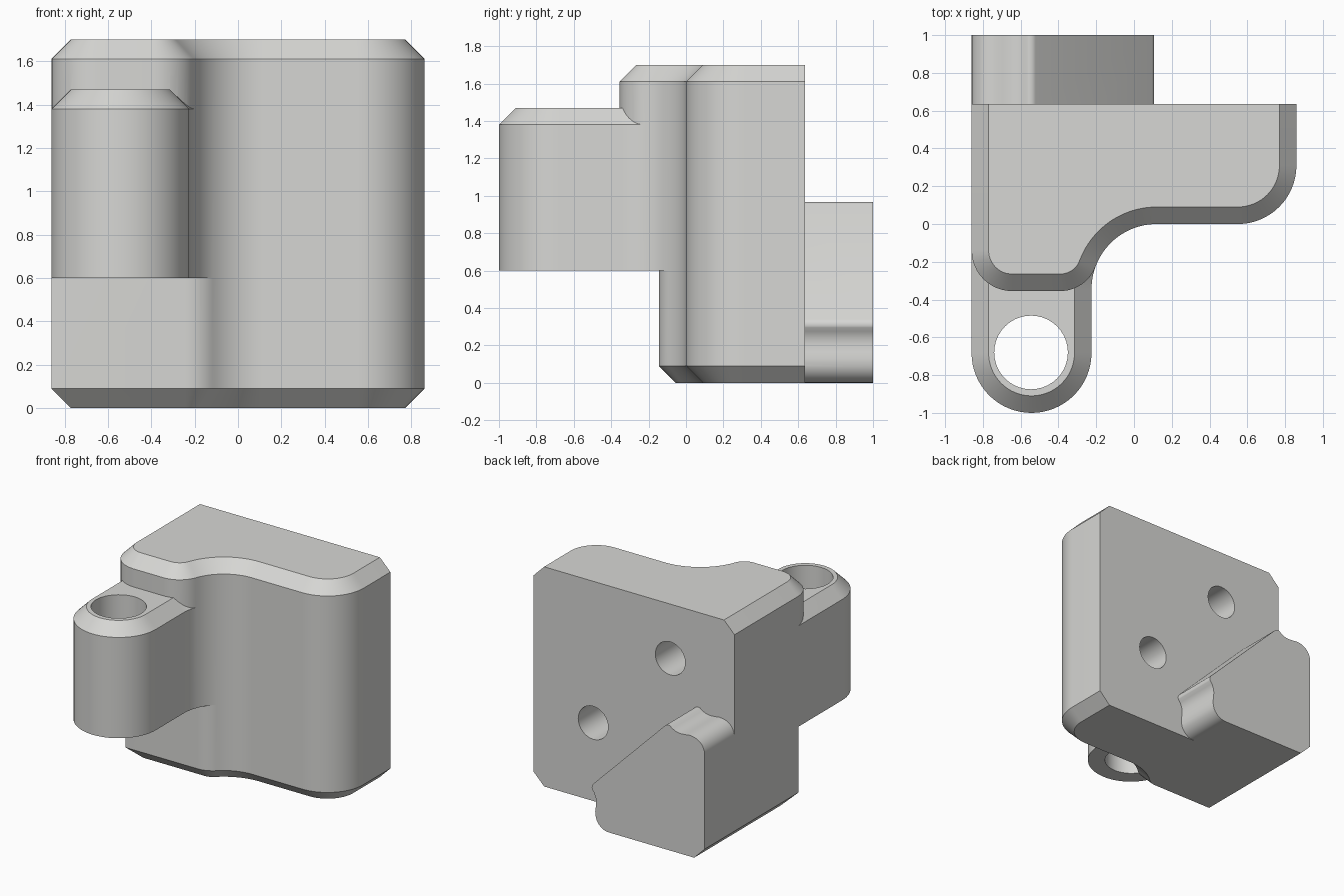
import bpy, bmesh, math
from mathutils import Vector

if "Cube" in bpy.data.objects:
    bpy.data.objects.remove(bpy.data.objects["Cube"])

BACK, CH = 0.635, 0.09      # back plane and chamfer size

mat = bpy.data.materials.new("light_grey")
mat.diffuse_color = (0.68, 0.68, 0.66, 1)
mat.use_nodes = True
mat.node_tree.nodes["Principled BSDF"].inputs["Base Color"].default_value = mat.diffuse_color


def arc(cx, cy, r, a0, a1, n=12):
    return [(cx + r * math.cos(math.radians(a0 + (a1 - a0) * i / n)),
             cy + r * math.sin(math.radians(a0 + (a1 - a0) * i / n))) for i in range(n + 1)]


def clean(pts):
    return [p for i, p in enumerate(pts) if (Vector(p) - Vector(pts[i - 1])).length > 3e-3]


def inset(pts, d, keep_back):
    """Offset a counter-clockwise outline inward; edges on the back plane may stay put."""
    out, n = [], len(pts)
    for i in range(n):
        a, b, c = (Vector(pts[(i + k) % n]) for k in (-1, 0, 1))
        lines = []
        for p, q in ((a, b), (b, c)):
            t = (q - p).normalized()
            back = keep_back and abs(p.y - BACK) < 1e-4 and abs(q.y - BACK) < 1e-4
            lines.append((Vector((-t.y, t.x)), 0 if back else d))
        (n1, d1), (n2, d2) = lines
        det = n1.x * n2.y - n1.y * n2.x
        if abs(det) < 1e-4:
            out.append(tuple(b + n1 * d1))
        else:
            out.append((b.x + (d1 * n2.y - d2 * n1.y) / det, b.y + (n1.x * d2 - n2.x * d1) / det))
    return out


def prism(name, pts, z0, z1, bottom=0, top=0, keep_back=True, to_back=None):
    """Extrude an outline upward with optional chamfers, or from y = to_back toward -y."""
    pts = clean(pts)
    levels = [(z0, bottom), (z0 + bottom, 0), (z1 - top, 0), (z1, top)]
    levels = [l for i, l in enumerate(levels) if i == 0 or l[0] - levels[i - 1][0] > 1e-5]
    bm = bmesh.new()
    rings = [[bm.verts.new((x, y, z)) for x, y in (inset(pts, d, keep_back) if d else pts)]
             for z, d in levels]
    n = len(pts)
    for lo, hi in zip(rings, rings[1:]):
        for i in range(n):
            j = (i + 1) % n
            bm.faces.new((lo[i], lo[j], hi[j], hi[i]))
    bm.faces.new(rings[0][::-1])
    bm.faces.new(rings[-1])
    if to_back is not None:
        for v in bm.verts:
            v.co = (v.co.x, to_back - v.co.z, v.co.y)
    bmesh.ops.recalc_face_normals(bm, faces=bm.faces)
    me = bpy.data.meshes.new(name)
    bm.to_mesh(me)
    bm.free()
    ob = bpy.data.objects.new(name, me)
    bpy.context.collection.objects.link(ob)
    me.materials.append(mat)
    return ob


def combine(target, other, op):
    m = target.modifiers.new(op, 'BOOLEAN')
    m.object, m.operation, m.solver = other, op, 'EXACT'
    bpy.context.view_layer.objects.active = target
    bpy.ops.object.modifier_apply(modifier=m.name)
    bpy.data.objects.remove(other)


# concave sweep between the front lobe and the flat front; also tangent to the arm side
ARM_X = -0.225
R = 0.345
CX, CY = ARM_X + R, -R


def lobe(front_y, r):
    """Centre of a convex arc that touches y = front_y and the sweep, and the touching angle."""
    cy = front_y + r
    dy = cy - CY
    dx = math.sqrt((R + r) ** 2 - dy ** 2)
    return CX - dx, cy, 180 - math.degrees(math.atan2(dy, dx))


ux, uy, ua = lobe(-0.355, 0.2)
lx, ly, la = lobe(-0.145, 0.19)

# shared right half of the body outline
right = arc(CX, CY, R, la, 90) + arc(0.55, 0.31, 0.31, 270, 360, 16) + [(0.86, BACK)]

# upper body with the deeper front lobe
upper = ([(-0.86, BACK)] + arc(-0.645, -0.14, 0.215, 180, 270) + arc(ux, uy, 0.2, 270, ua + 180)
         + arc(CX, CY, R, ua, la, 6) + right)
body = prism("body", upper, 0.6, 1.7, top=CH)

# lower body with the shallow front step
lower = [(-0.86, BACK), (-0.86, -0.145)] + arc(lx, ly, 0.19, 270, la + 180, 8) + right
combine(body, prism("lower_body", lower, 0, 0.6, bottom=CH), 'UNION')

# front arm with a rounded end, flaring into the sweep and running on inside the body
flare = arc(CX, CY, R, 180, ua, 6)
a = math.radians(ua)
tip = (flare[-1][0] + 0.1 * math.sin(a), flare[-1][1] - 0.1 * math.cos(a))
arm = [(-0.86, -0.1)] + arc(-0.5425, -0.6825, 0.3175, 180, 360, 32) + flare + [tip]
combine(body, prism("arm", arm, 0.6, 1.47, top=CH, keep_back=False), 'UNION')

# rear block: half outline mirrored across its diagonal, measured from the lower left corner
half = ([(0.09, 0), (0.80, 0)] + arc(0.82, 0.115, 0.115, 280, 355, 8)
        + [(0.937, 0.13), (0.932, 0.165), (0.929, 0.205), (0.933, 0.24), (0.948, 0.275)]
        + arc(0.925, 0.31, 0.042, -20, 45, 6))
outline = half + [(v, u) for u, v in reversed(half)]
block = prism("rear_block", [(u - 0.86, v) for u, v in outline], 0, 0.375, to_back=1.0)
combine(body, block, 'UNION')

# vertical bore in the arm
combine(body, prism("arm_bore", arc(-0.545, -0.68, 0.195, 0, 360, 40), 0.3, 1.6), 'DIFFERENCE')

# two screw holes in the back
for x, z in ((-0.31, 1.28), (0.35, 0.605)):
    hole = prism("screw_hole", arc(x, z, 0.128, 0, 360, 32), 0, 0.5, to_back=0.75)
    combine(body, hole, 'DIFFERENCE')

body.name = "mounting_bracket"
bpy.ops.object.select_all(action='DESELECT')
body.select_set(True)
bpy.context.view_layer.objects.active = body
bpy.ops.object.shade_smooth_by_angle(angle=math.radians(25))
